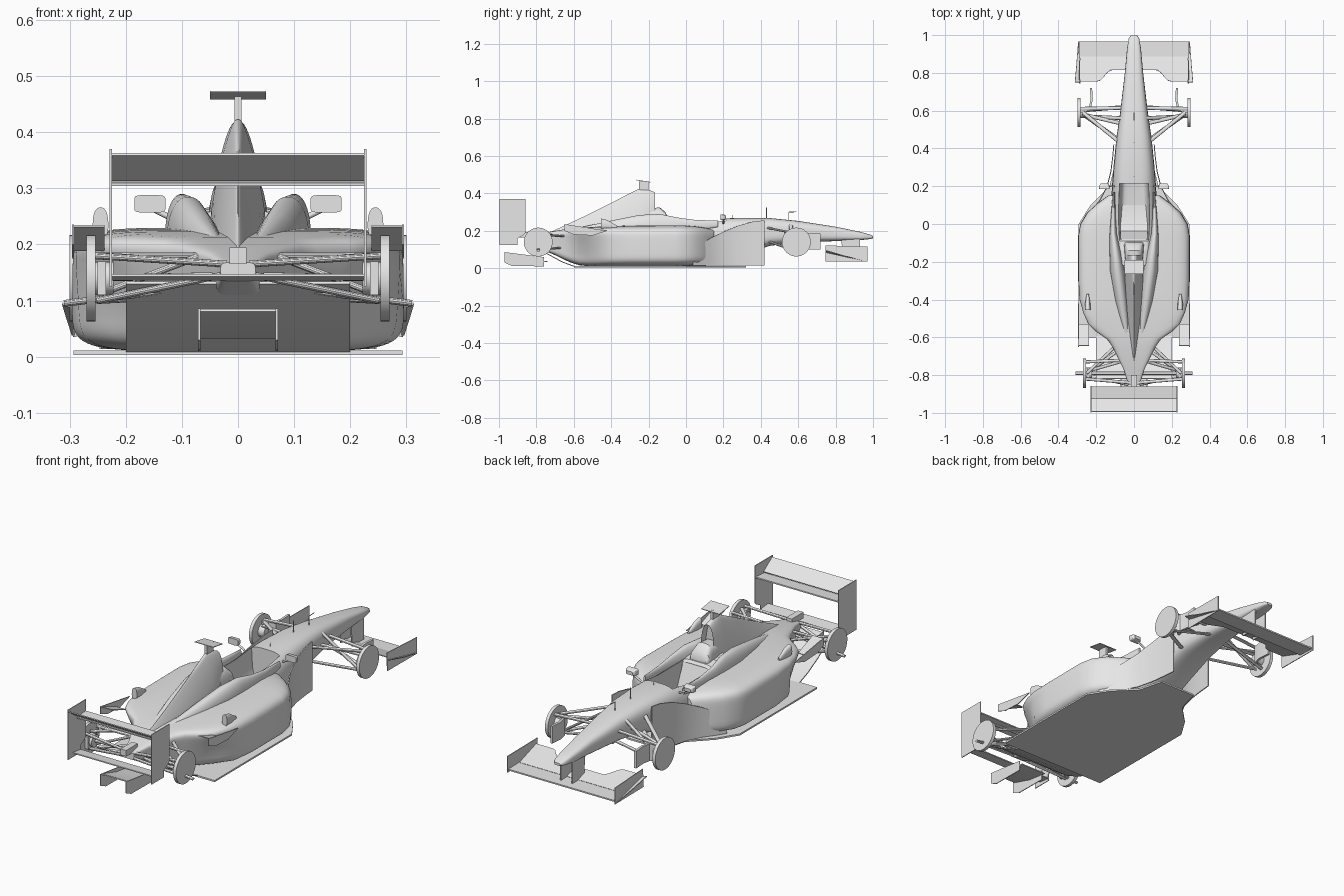
import bpy, bmesh, math
from mathutils import Vector, Matrix

grey = bpy.data.materials.new("light grey")
grey.diffuse_color = (0.8, 0.8, 0.8, 1)


def apply(ob, kind, **settings):
    m = ob.modifiers.new("edit", kind)
    for k, v in settings.items():
        setattr(m, k, v)
    bpy.context.view_layer.objects.active = ob
    bpy.ops.object.modifier_apply(modifier=m.name)


def smooth(ob):
    ob.data.shade_smooth()
    ob.data.set_sharp_from_angle(angle=math.radians(32))


def finish(name, bm, mirror=False, thick=0):
    bmesh.ops.recalc_face_normals(bm, faces=bm.faces)
    me = bpy.data.meshes.new(name)
    bm.to_mesh(me)
    bm.free()
    me.materials.append(grey)
    ob = bpy.data.objects.new(name, me)
    bpy.context.collection.objects.link(ob)
    if thick:
        apply(ob, 'SOLIDIFY', thickness=thick, offset=0)
    smooth(ob)
    if mirror:
        ob.modifiers.new("mirror", 'MIRROR').use_mirror_merge = False
    return ob


def loft(name, sections, n=3, segs=40, mirror=False, inlet=0, waist=1):
    """Sections: y, centre x, bottom half width, top half width, z low, z high."""
    bm = bmesh.new()
    rings = []
    for y, cx, wb, wt, z0, z1 in sections:
        ring = []
        for i in range(segs):
            a = 2 * math.pi * (i + 0.5) / segs
            c, s = math.cos(a), math.sin(a)
            u = math.copysign(abs(c) ** (2 / n), c)
            v = math.copysign(abs(s) ** (2 / n), s)
            w = wb + (wt - wb) * ((v + 1) / 2) ** waist
            ring.append(bm.verts.new((cx + w * u, y, (z0 + z1) / 2 + v * (z1 - z0) / 2)))
        rings.append(ring)
    for a, b in zip(rings, rings[1:]):
        for i in range(segs):
            j = (i + 1) % segs
            bm.faces.new((a[i], a[j], b[j], b[i]))
    front = bm.faces.new(rings[0])
    bm.faces.new(rings[-1])
    if inlet:
        bmesh.ops.recalc_face_normals(bm, faces=bm.faces)
        bmesh.ops.inset_region(bm, faces=[front], thickness=0.006)
        bmesh.ops.translate(bm, verts=front.verts, vec=(0, -inlet, 0))
    return finish(name, bm, mirror)


def prism(name, pts, axis, lo, hi, mirror=False):
    """Outline extruded along x (points y,z) or z (points x,y)."""
    bm = bmesh.new()
    put = (lambda p, h: (h, *p)) if axis == 'x' else (lambda p, h: (*p, h))
    a = [bm.verts.new(put(p, lo)) for p in pts]
    b = [bm.verts.new(put(p, hi)) for p in pts]
    bm.faces.new(a)
    bm.faces.new(b)
    for i in range(len(a)):
        j = (i + 1) % len(a)
        bm.faces.new((a[i], a[j], b[j], b[i]))
    return finish(name, bm, mirror)


def sheet(name, rows, thick=0.005, mirror=False):
    bm = bmesh.new()
    g = [[bm.verts.new(p) for p in r] for r in rows]
    for a, b in zip(g, g[1:]):
        for i in range(len(a) - 1):
            bm.faces.new((a[i], a[i + 1], b[i + 1], b[i]))
    return finish(name, bm, mirror, thick)


def span(name, hw, prof, t=.005):
    return sheet(name, [[(x, y, z) for x in (-hw, hw)] for y, z in prof], t)


def rods(name, pairs, r=0.006, mirror=True, segs=12, chord=1):
    """Round rods, widened horizontally by chord."""
    bm = bmesh.new()
    for p, q in pairs:
        p, q = Vector(p), Vector(q)
        d = q - p
        mat = d.to_track_quat('Z', 'Y').to_matrix().to_4x4()
        mat.translation = (p + q) / 2
        bmesh.ops.create_cone(bm, cap_ends=True, segments=segs, radius1=r, radius2=r,
                              depth=d.length, matrix=mat @ Matrix.Diagonal((chord, 1, 1, 1)))
    return finish(name, bm, mirror)


def box(name, x0, x1, y0, y1, z0, z1, mirror=False):
    return prism(name, [(x0, y0), (x1, y0), (x1, y1), (x0, y1)], 'z', z0, z1, mirror)


# Nose and tub
tub = loft("nose_and_tub", [
    (1.0, 0, .016, .014, .160, .172), (.985, 0, .028, .026, .156, .180),
    (.93, 0, .038, .035, .150, .195), (.8, 0, .050, .047, .145, .222),
    (.6, 0, .075, .068, .138, .253), (.45, 0, .098, .088, .12, .268),
    (.3, 0, .112, .104, .07, .270), (.2, 0, .12, .112, .03, .266),
    (.1, 0, .125, .117, .012, .252), (-.05, 0, .13, .118, .012, .252),
    (-.22, 0, .13, .11, .012, .262)], n=3.2)

# Sidepods with a slanted front and waisted tail
pods = loft("sidepods", [
    (.15, 0, .14, .135, .02, .205), (.11, 0, .195, .19, .018, .215),
    (.06, 0, .25, .245, .016, .224),
    (0, 0, .285, .282, .012, .229), (-.06, 0, .296, .294, .01, .23),
    (-.3, 0, .296, .294, .01, .228), (-.4, 0, .282, .295, .01, .226),
    (-.47, 0, .225, .292, .01, .223), (-.53, 0, .17, .272, .012, .219),
    (-.57, 0, .14, .225, .016, .216), (-.61, 0, .12, .155, .028, .213),
    (-.65, 0, .10, .122, .045, .208), (-.70, 0, .08, .096, .07, .20),
    (-.77, 0, .05, .058, .10, .187), (-.85, 0, .032, .03, .135, .168)],
    n=6, segs=64, waist=1.8)

# Cockpit opening cut into tub and pods
cutter = loft("cockpit_cutter", [
    (.215, 0, .07, .088, .11, .5), (.1, 0, .075, .092, .095, .5),
    (0, 0, .075, .092, .09, .5), (-.10, 0, .07, .088, .09, .5)], n=7)
for ob in (tub, pods):
    apply(ob, 'BOOLEAN', operation='DIFFERENCE', object=cutter, solver='EXACT')
    smooth(ob)
bpy.data.objects.remove(cutter)

# Cockpit furniture
span("seat", .072, [(.10, .098), (.02, .105), (-.04, .13), (-.085, .235)], .01)
loft("seat_back", [(-.08, 0, .08, .08, .15, .24), (-.09, 0, .088, .085, .15, .252),
                   (-.14, 0, .088, .085, .15, .26)], n=5)
loft("headrest", [(-.095, 0, .05, .045, .2, .27), (-.11, 0, .055, .05, .2, .30),
                  (-.14, 0, .055, .045, .2, .325), (-.2, 0, .05, .04, .2, .32)], n=3)
loft("cockpit_shoulder", [
    (.17, .106, .006, .005, .22, .255), (.05, .110, .013, .010, .2, .258),
    (-.05, .110, .022, .015, .19, .272), (-.14, .10, .035, .022, .19, .29),
    (-.25, .088, .045, .028, .19, .285), (-.4, .068, .04, .024, .19, .255),
    (-.55, .045, .03, .015, .17, .222), (-.65, .03, .015, .01, .16, .2)],
    n=2.4, segs=24, mirror=True)

# Engine cover with air intake
loft("engine_cover", [
    (-.165, 0, .04, .024, .27, .405), (-.2, 0, .055, .022, .21, .42),
    (-.255, 0, .065, .016, .18, .423), (-.4, 0, .06, .008, .17, .350),
    (-.55, 0, .05, .006, .15, .275), (-.71, 0, .035, .006, .13, .200),
    (-.85, 0, .018, .008, .135, .16)], n=2.6, inlet=.03)
box("camera_stem", -.006, .006, -.25, -.2, .41, .464)
span("camera_wing", .05, [(-.19, .460), (-.265, .472)], .003)

# Floor and diffuser
half = [(.1, .32), (.13, .2), (.23, .1), (.293, .0), (.293, -.6), (.2, -.6)]
prism("floor", half + [(-x, y) for x, y in reversed(half)], 'z', .003, .011)
span("diffuser", .2, [(-.59, .007), (-.66, .033), (-.74, .076), (-.82, .132)])
span("diffuser_channel", .07, [(-.74, .035), (-.85, .05), (-.96, .083)])
prism("channel_fence", [(-.76, .01), (-.93, .012), (-.97, .03), (-.97, .086), (-.76, .06)],
      'x', .067, .071, True)

# Barge boards
sheet("barge_board", [[(x, y, .014), (x, y, z)] for x, y, z in (
    (.107, .42, .256), (.112, .36, .25), (.122, .28, .228), (.142, .2, .195),
    (.178, .13, .16), (.215, .08, .13), (.245, .035, .09))], .005, True)

# Rear wing
prism("rear_endplate", [(-.997, .37), (-.857, .37), (-.857, .19), (-.872, .175),
                        (-.9, .16), (-.9, .125), (-.997, .125)], 'x', .225, .229, True)
span("rear_main_plane", .226, [(-.86, .312), (-.93, .307)], .006)
span("rear_flap", .226, [(-.925, .315), (-.993, .361)])
span("rear_beam_wing", .226, [(-.9, .138), (-.96, .145)])
box("rear_light_box", -.015, .015, -.89, -.80, .165, .195)

# Front wing: flat main plane, flaps notched around the nose
span("front_main_plane", .29, [(.965, .047), (.88, .05)], .007)
rows = []
for i in range(-16, 17):
    x = .285 * i / 16
    k = min(1, max(0, (abs(x) - .12) / .07))
    y = .815 - .06 * k * k * (3 - 2 * k)
    rows.append([(x, .885, .053), (x, y, .053 + (.885 - y) * .33)])
sheet("front_flap", rows, .004)
sheet("front_endplate", [[(.292, .97, .035), (.292, .97, .115)],
                         [(.290, .745, .035), (.286, .745, .122)]], .004, True)
sheet("endplate_foot", [[(.292, .96, .04), (.296, .96, .04)], [(.29, .84, .065), (.305, .84, .068)],
                        [(.288, .75, .085), (.313, .75, .095)]], .004, True)
prism("nose_pillar", [(.93, .05), (.84, .05), (.83, .155), (.93, .16)], 'x', .028, .034, True)

# Hub discs, ducts and stub axles
for name, x, y, z in (("front", .292, .59, .14), ("rear", .262, -.79, .14)):
    rods(name + "_brake_disc", [((x - .008, y, z), (x + .008, y, z))], .077, segs=40)
    rods(name + "_hub", [((x - .04, y, z), (x, y, z))], .03, segs=20)
sheet("front_brake_duct", [[(x, y, .10), (x, y, .185)] for x, y in (
    (.228, .72), (.224, .66), (.232, .62), (.255, .60), (.285, .595))], .012, True)
box("rear_caliper", .235, .25, -.83, -.76, .11, .17, True)

# Suspension arms and driveshafts
rods("front_suspension", [
    ((.285, .61, .185), (.05, .615, .20)), ((.27, .59, .185), (.085, .44, .215)),
    ((.285, .60, .095), (.05, .62, .15)), ((.27, .58, .095), (.085, .45, .14)),
    ((.26, .57, .10), (.06, .56, .235)), ((.27, .58, .17), (.06, .53, .19))], .006, chord=1.7)
rods("rear_suspension", [
    ((.26, -.73, .18), (.03, -.72, .18)), ((.26, -.82, .18), (.02, -.84, .165)),
    ((.25, -.79, .18), (.08, -.63, .17)), ((.31, -.79, .095), (.02, -.79, .13)),
    ((.25, -.79, .10), (.07, -.66, .11)), ((.25, -.80, .10), (.03, -.85, .145)),
    ((.25, -.79, .14), (.02, -.79, .145)), ((.25, -.78, .11), (.04, -.72, .19))], .006, chord=1.4)

# Rear pod winglets and exhaust chimneys
sheet("pod_winglet", [[(.238, -.53, .19), (.293, -.53, .19)],
                      [(.238, -.645, .233), (.293, -.645, .233)]], .004, True)
prism("winglet_endplate", [(-.42, .20), (-.5, .175), (-.6, .18), (-.65, .20), (-.65, .236), (-.58, .225)],
      'x', .292, .296, True)
loft("chimney", [(-.37, .245, .006, .005, .21, .228), (-.42, .245, .015, .012, .21, .258),
                 (-.455, .245, .015, .013, .21, .266)], n=2.5, segs=20, mirror=True)

# Mirrors and sensors
loft("mirror", [(.215, .157, .018, .018, .263, .28), (.205, .157, .026, .026, .258, .286),
                (.185, .157, .028, .028, .257, .288)], n=6, segs=20, mirror=True)
rods("mirror_stalk", [((.155, .2, .265), (.105, .2, .24))], .005)
rods("sensors", [((0, .55, .255), (0, .55, .30)), ((0, .55, .30), (0, .59, .302)),
                 ((0, .43, .26), (0, .43, .325)), ((0, .25, .265), (0, .25, .285))], .002, False, 6)
